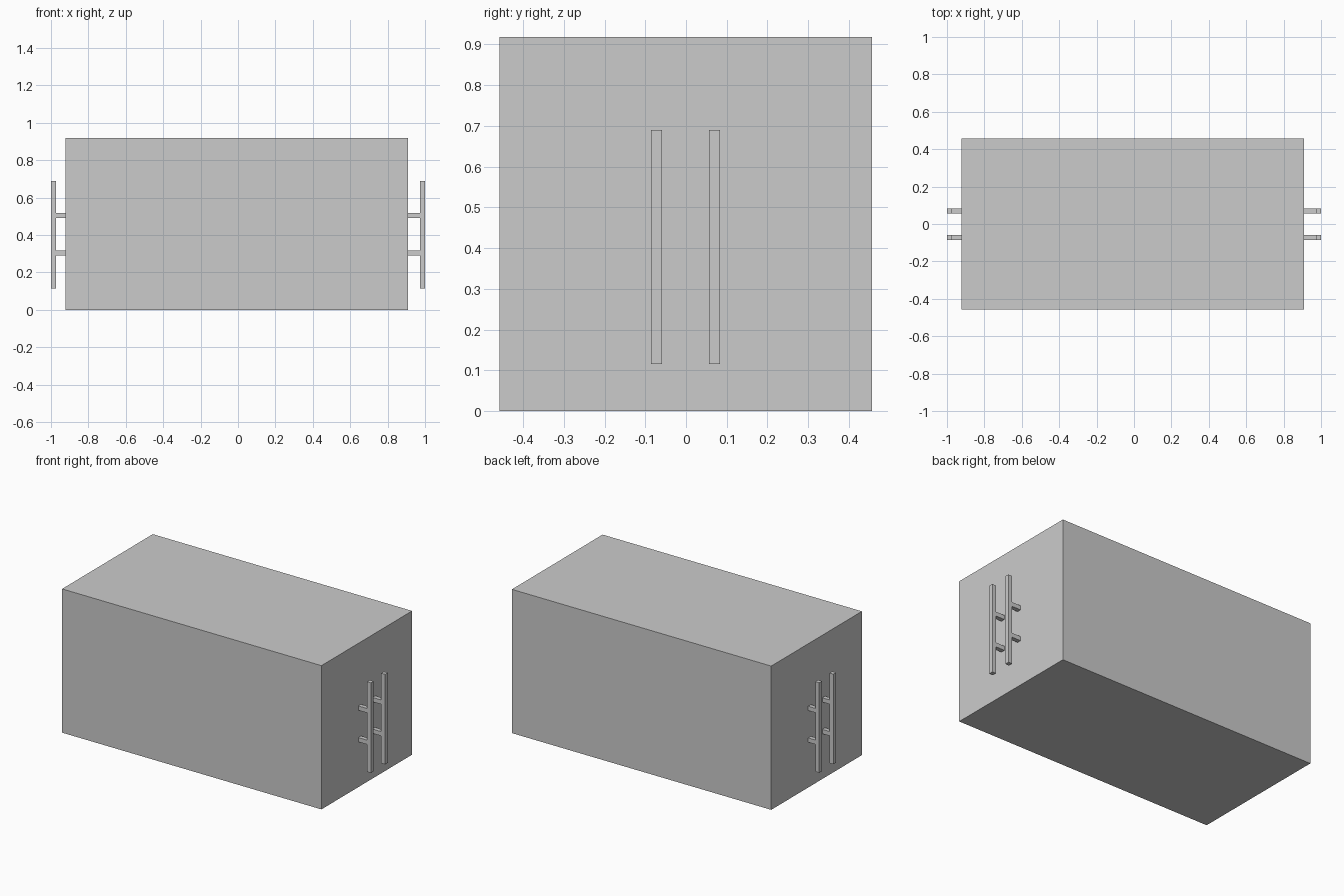
import bpy, bmesh
from mathutils import Vector

if "Cube" in bpy.data.objects:
    bpy.data.objects.remove(bpy.data.objects["Cube"])


def box(name, lo, hi):
    """Axis-aligned box between two opposite corners."""
    lo, hi = Vector(lo), Vector(hi)
    bm = bmesh.new()
    bmesh.ops.create_cube(bm, size=1)
    for v in bm.verts:
        v.co = (lo + hi) / 2 + v.co * (hi - lo)
    mesh = bpy.data.meshes.new(name)
    bm.to_mesh(mesh)
    bm.free()
    obj = bpy.data.objects.new(name, mesh)
    bpy.context.collection.objects.link(obj)
    return obj


# Main body
X_LEFT, X_RIGHT = -0.922, 0.91
box("body", (X_LEFT, -0.458, 0), (X_RIGHT, 0.457, 0.918))

# Pair of bar handles on each end, each held by two posts
T = 0.0275
for side, wall, s in (("left", X_LEFT, -1), ("right", X_RIGHT, 1)):
    inner, outer = s * (1 - T), s
    for place, y in (("front", -0.0725), ("back", 0.07)):
        y0, y1 = y - T / 2, y + T / 2
        box(f"{side}_{place}_handle_bar",
            (min(inner, outer), y0, 0.115), (max(inner, outer), y1, 0.69))
        for level, z in (("lower", 0.303), ("upper", 0.505)):
            box(f"{side}_{place}_{level}_handle_post",
                (min(wall, inner), y0, z - T / 2),
                (max(wall, inner), y1, z + T / 2))
